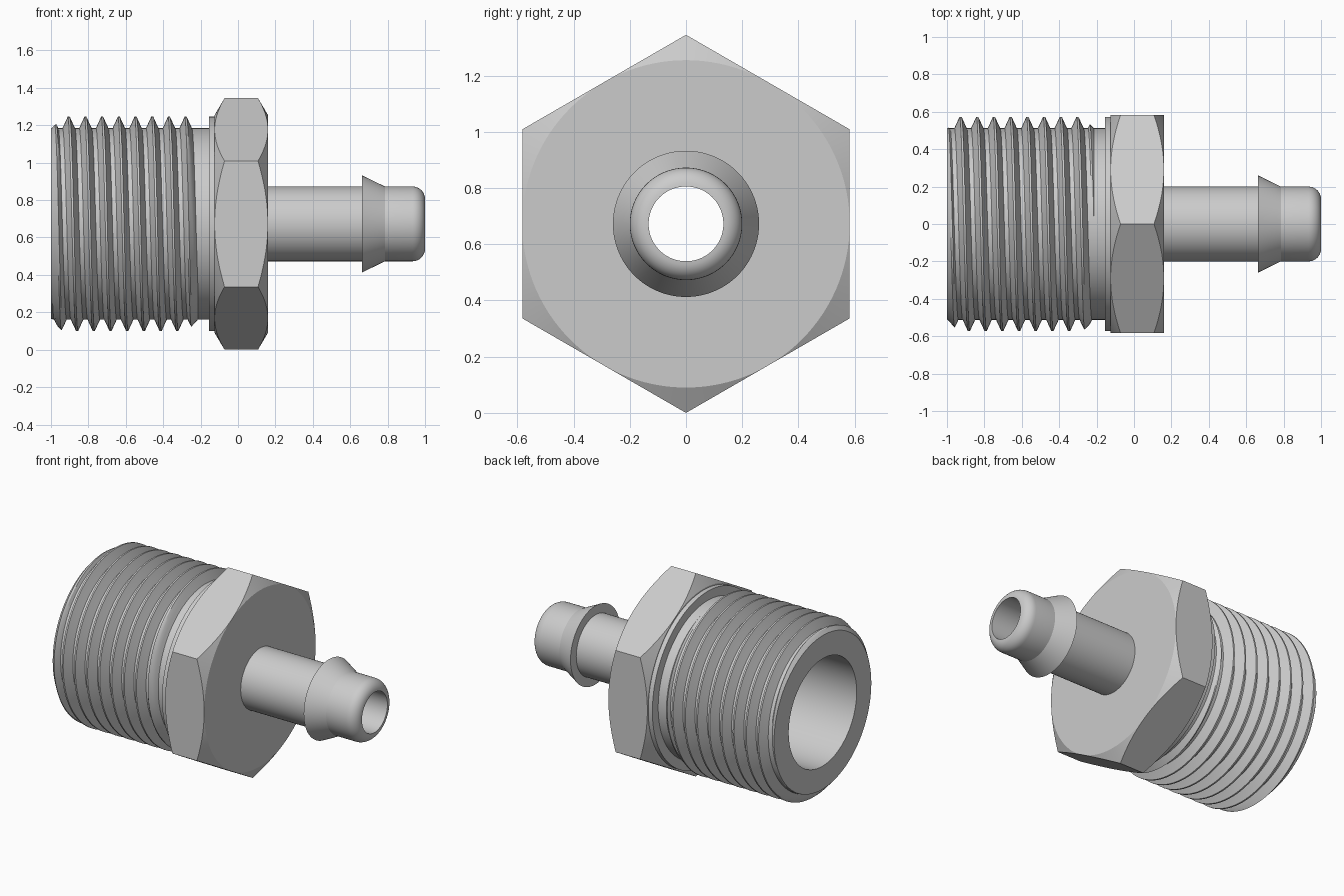
import bpy, bmesh
from math import pi, sin, cos, radians

if "Cube" in bpy.data.objects:
    bpy.data.objects.remove(bpy.data.objects["Cube"])

STEPS = 120          # divisions around the axis
AXIS_Z = 0.6725      # height of the fitting's axis
BORE = 0.133         # spout bore radius


def skin(name, profile, angle=20):
    """Sweep a closed (x, r) profile, which may vary with the angle, round the axis."""
    bm = bmesh.new()
    rows = []
    for i in range(STEPS + 1):
        t = 2 * pi * i / STEPS
        rows.append([bm.verts.new((x, -r * sin(t), AXIS_Z + r * cos(t)))
                     for x, r in profile(t)])
    n = len(rows[0])
    for a, b in zip(rows, rows[1:]):
        for j in range(n):
            k = (j + 1) % n
            bm.faces.new((a[j], a[k], b[k], b[j]))
    bmesh.ops.remove_doubles(bm, verts=bm.verts, dist=2e-5)
    bmesh.ops.recalc_face_normals(bm, faces=bm.faces)
    mesh = bpy.data.meshes.new(name)
    bm.to_mesh(mesh)
    bm.free()
    obj = bpy.data.objects.new(name, mesh)
    bpy.context.collection.objects.link(obj)
    bpy.ops.object.select_all(action='DESELECT')
    obj.select_set(True)
    bpy.context.view_layer.objects.active = obj
    bpy.ops.object.shade_smooth_by_angle(angle=radians(angle))
    return obj


# Threaded shank: helical V thread, clipped by end chamfers, plus neck, collar and wide bore
PITCH, ROOT, CREST = 0.0893, 0.512, 0.573
THREAD_START, THREAD_END = -1.0, -0.215
# one pitch of thread: (fraction of pitch from crest centre, height fraction)
TOOTH = [(-0.06, 1), (0.06, 1), (0.15, 0.7), (0.26, 0.35), (0.37, 0),
         (0.63, 0), (0.74, 0.35), (0.85, 0.7)]


def shank_profile(t):
    pts = []
    for k in range(-3, 10):
        for f, h in TOOTH:
            x = -0.905 + PITCH * (k + f + t / (2 * pi))
            x = min(max(x, THREAD_START), THREAD_END)
            r = min(ROOT + (CREST - ROOT) * h,
                    0.508 + 1.1 * (x - THREAD_START),
                    ROOT + 1.1 * (THREAD_END - x))
            pts.append((x, r))
    return pts + [(-0.155, ROOT), (-0.155, CREST), (-0.125, CREST),
                  (-0.125, 0.355), (-1.0, 0.355)]


skin("threaded_shank", shank_profile)

# Hexagonal nut section with conical corner chamfers
CORNER = 0.6725
FLAT = CORNER * cos(pi / 6)


def hex_profile(t):
    r = FLAT / cos(t % (pi / 3) - pi / 6)
    cut = 0.053 * (r - FLAT) / (CORNER - FLAT)
    return [(-0.125, BORE), (-0.125, FLAT), (-0.125 + cut, r),
            (0.16 - cut, r), (0.16, FLAT), (0.16, BORE)]


skin("hex_nut", hex_profile)

# Hose spout: tube, single barb and rounded tip
TUBE = 0.2
FILLET = TUBE - BORE
spout = [(0.16, BORE), (0.16, TUBE), (0.663, TUBE), (0.663, 0.26), (0.785, TUBE)]
spout += [(1 - FILLET + FILLET * sin(a), BORE + FILLET * cos(a))
          for a in (pi / 2 * i / 8 for i in range(9))]
skin("barbed_spout", lambda t: spout)
